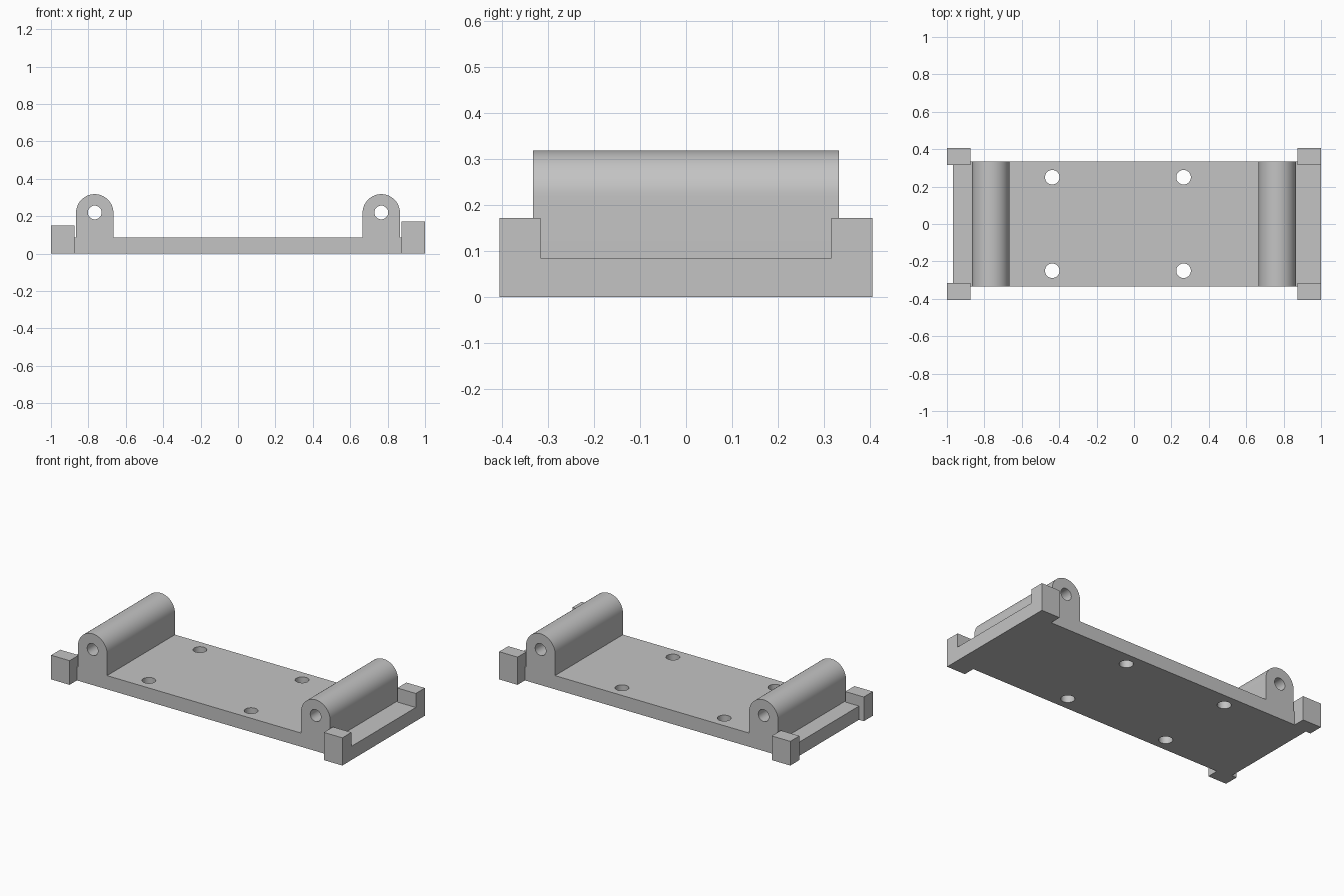
import bpy
import bmesh
from math import pi, cos, sin, radians
from mathutils import Matrix

cube = bpy.data.objects.get("Cube")
if cube:
    bpy.data.objects.remove(cube, do_unlink=True)

gray = bpy.data.materials.new("plain gray")
gray.use_nodes = True
color = (0.55, 0.55, 0.55, 1)
gray.diffuse_color = color
gray.node_tree.nodes["Principled BSDF"].inputs["Base Color"].default_value = color

PLATE_TOP = 0.085
PLATE_Y = 0.333
PLATE_END = 0.873
LUG_X, LUG_Z, LUG_R = 0.766, 0.218, 0.1
END_Y, NOTCH_Y = 0.405, 0.316


def add_object(name, bm):
    bmesh.ops.recalc_face_normals(bm, faces=bm.faces)
    mesh = bpy.data.meshes.new(name)
    bm.to_mesh(mesh)
    bm.free()
    mesh.materials.append(gray)
    obj = bpy.data.objects.new(name, mesh)
    bpy.context.collection.objects.link(obj)
    return obj


def extrude(name, points, direction):
    """Fill an outline of 3D points and sweep it along a direction."""
    bm = bmesh.new()
    face = bm.faces.new([bm.verts.new(p) for p in points])
    swept = bmesh.ops.extrude_face_region(bm, geom=[face])["geom"]
    verts = [v for v in swept if isinstance(v, bmesh.types.BMVert)]
    bmesh.ops.translate(bm, verts=verts, vec=direction)
    return add_object(name, bm)


def box(name, x0, x1, y0, y1, height):
    base = [(x0, y0, 0), (x1, y0, 0), (x1, y1, 0), (x0, y1, 0)]
    return extrude(name, base, (0, 0, height))


def cylinder(bm, radius, depth, matrix):
    bmesh.ops.create_cone(bm, cap_ends=True, segments=32, radius1=radius,
                          radius2=radius, depth=depth, matrix=matrix)


def lug_outline(cx):
    """Round-topped lug, traced from +x to -x."""
    arc = [(cx + LUG_R * cos(a * pi / 32), LUG_Z + LUG_R * sin(a * pi / 32))
           for a in range(33)]
    return [(cx + LUG_R, PLATE_TOP)] + arc + [(cx - LUG_R, PLATE_TOP)]


# Base plate with both hinge lugs in one side profile
profile = [(-PLATE_END, 0), (PLATE_END, 0), (PLATE_END, PLATE_TOP)]
profile += lug_outline(LUG_X) + lug_outline(-LUG_X) + [(-PLATE_END, PLATE_TOP)]
body = extrude("base_plate_with_lugs",
               [(x, -PLATE_Y, z) for x, z in profile], (0, 2 * PLATE_Y, 0))

# Pin bores along the lugs and four screw holes in the plate
bm = bmesh.new()
for side in (-1, 1):
    cylinder(bm, 0.037, 1, Matrix.Translation((side * LUG_X, 0, LUG_Z + 0.002))
             @ Matrix.Rotation(pi / 2, 4, "X"))
    for x in (-0.437, 0.265):
        cylinder(bm, 0.039, 0.3, Matrix.Translation((x, side * 0.25, 0)))
cutter = add_object("hole_cutter", bm)
cutter.hide_render = True
cut = body.modifiers.new("holes", "BOOLEAN")
cut.operation = "DIFFERENCE"
cut.solver = "EXACT"
cut.object = cutter
bpy.context.view_layer.objects.active = body
body.select_set(True)
bpy.ops.object.modifier_apply(modifier=cut.name)
bpy.data.objects.remove(cutter, do_unlink=True)
bpy.ops.object.shade_smooth_by_angle(angle=radians(30))

# Right end rail: a U-shaped profile across the full width
rail = [(-END_Y, 0), (END_Y, 0), (END_Y, 0.172), (NOTCH_Y, 0.172),
        (NOTCH_Y, PLATE_TOP), (-NOTCH_Y, PLATE_TOP),
        (-NOTCH_Y, 0.172), (-END_Y, 0.172)]
extrude("end_rail", [(PLATE_END, y, z) for y, z in rail], (1 - PLATE_END, 0, 0))

# Opposite end: recessed strip between two corner blocks
box("end_strip", -0.967, -PLATE_END, -NOTCH_Y, NOTCH_Y, PLATE_TOP)
box("front_corner_block", -1, -PLATE_END, -END_Y, -NOTCH_Y, 0.15)
box("back_corner_block", -1, -PLATE_END, NOTCH_Y, END_Y, 0.15)
